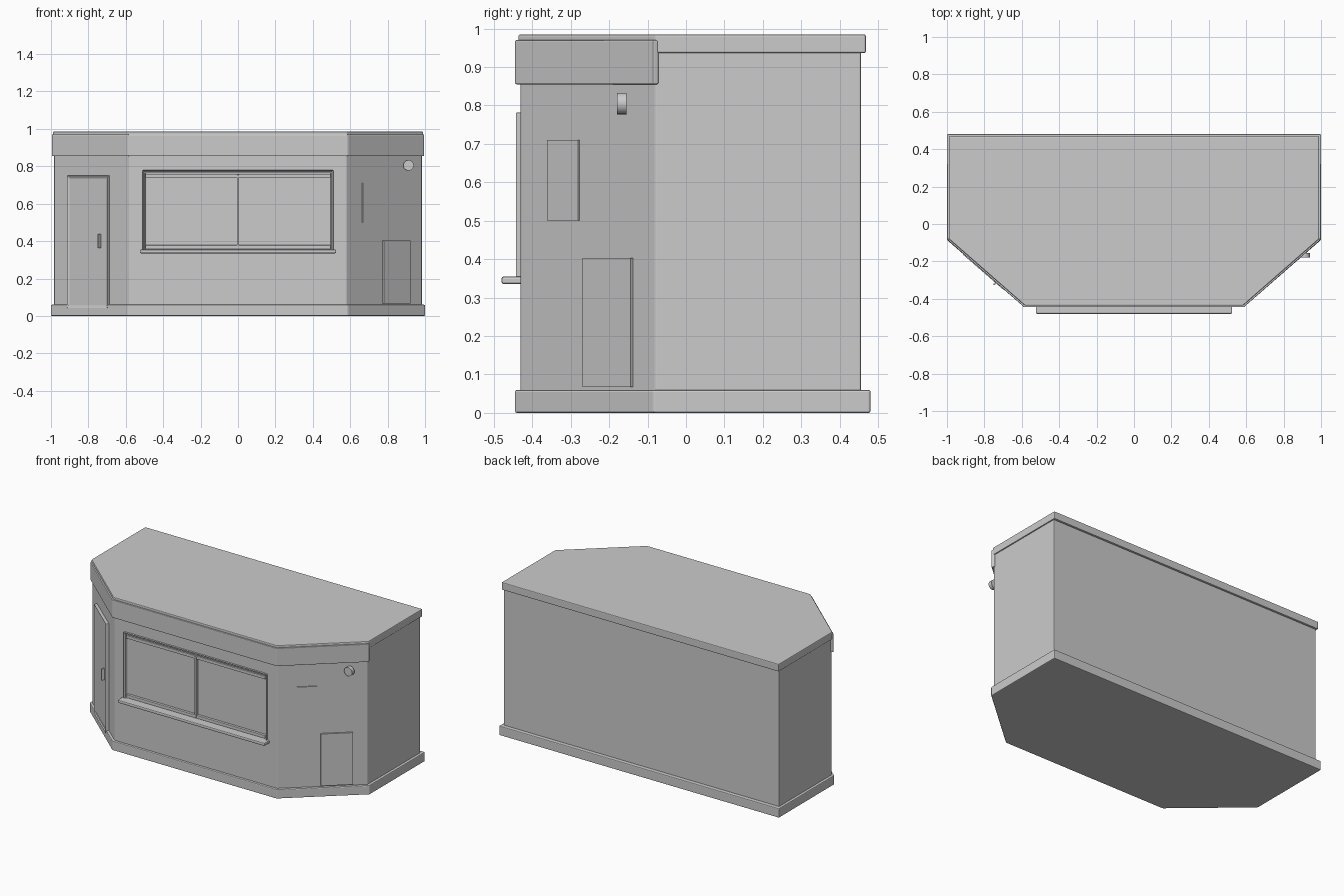
import bpy, bmesh, math
from mathutils import Matrix, Vector

cube = bpy.data.objects.get("Cube")
if cube:
    bpy.data.objects.remove(cube)

grey = bpy.data.materials.new("plain grey")
grey.use_nodes = True
grey.diffuse_color = (0.6, 0.6, 0.6, 1)
grey.node_tree.nodes["Principled BSDF"].inputs["Base Color"].default_value = grey.diffuse_color

FRONT = -0.43                     # front wall plane
CORNER, SIDE, TURN = 0.58, 0.983, -0.08
ANGLE = math.atan2(TURN - FRONT, SIDE - CORNER)


def finish(name, bm, bevel=0.0):
    bmesh.ops.recalc_face_normals(bm, faces=bm.faces)
    mesh = bpy.data.meshes.new(name)
    bm.to_mesh(mesh)
    bm.free()
    mesh.materials.append(grey)
    obj = bpy.data.objects.new(name, mesh)
    bpy.context.collection.objects.link(obj)
    if bevel:
        mod = obj.modifiers.new("soft edges", 'BEVEL')
        mod.width = bevel
        mod.segments = 2
    return obj


def prism(name, half_outline, z0, z1, bevel=0.0):
    """Mirror half an outline across x and extrude it upwards."""
    pts = half_outline + [(-x, y) for x, y in reversed(half_outline)]
    bm = bmesh.new()
    face = bm.faces.new([bm.verts.new((x, y, z0)) for x, y in pts])
    up = bmesh.ops.extrude_face_region(bm, geom=[face])["geom"]
    verts = [v for v in up if isinstance(v, bmesh.types.BMVert)]
    bmesh.ops.translate(bm, verts=verts, vec=(0, 0, z1 - z0))
    return finish(name, bm, bevel)


def box(name, centre, size, angle=0.0, bevel=0.0, rim=0.0, depth=0.0):
    """Box turned about z; a rim leaves a sunken panel in its outer face."""
    bm = bmesh.new()
    bmesh.ops.create_cube(bm, size=1)
    bmesh.ops.scale(bm, verts=bm.verts, vec=size)
    if rim:
        bm.normal_update()
        outer = min(bm.faces, key=lambda f: f.calc_center_median().y)
        bmesh.ops.inset_region(bm, faces=[outer], thickness=rim, use_even_offset=True)
        bmesh.ops.translate(bm, verts=outer.verts, vec=(0, depth, 0))
    turn = Matrix.Translation(centre) @ Matrix.Rotation(angle, 4, 'Z')
    bmesh.ops.transform(bm, matrix=turn, verts=bm.verts)
    return finish(name, bm, bevel)


def on_slant(x, z, proud):
    """Point over the slanted wall at this x, standing off it by proud."""
    s = math.copysign(1, x)
    wall_x = abs(x) - proud * math.sin(ANGLE)
    y = FRONT + (wall_x - CORNER) * math.tan(ANGLE) - proud * math.cos(ANGLE)
    return Vector((x, y, z)), s * ANGLE


def slant_box(name, x, z, width, height, proud, thick, **kw):
    centre, angle = on_slant(x, z, proud - thick / 2)
    return box(name, centre, (width, thick, height), angle, **kw)


# Main shell
walls = prism("walls", [(CORNER, FRONT), (SIDE, TURN), (SIDE, 0.455)], 0.03, 0.95, 0.004)
prism("plinth", [(0.587, -0.445), (1.0, -0.085), (1.0, 0.48)], 0, 0.06, 0.005)
prism("roof_slab", [(0.583, -0.436), (0.99, -0.08), (0.99, 0.468)], 0.936, 0.985, 0.005)
prism("fascia", [(0.587, -0.445), (0.996, -0.086), (0.99, -0.072)], 0.855, 0.97, 0.004)

# Serving window set into the front wall
cutter = box("window_cutter", (0, -0.43, 0.56), (1.0, 0.08, 0.41))
cutter.hide_render = True
cutter.hide_viewport = True
cut = walls.modifiers.new("window opening", 'BOOLEAN')
cut.operation = 'DIFFERENCE'
cut.solver = 'EXACT'
cut.object = cutter
box("window_frame", (0, -0.418, 0.563), (1.02, 0.054, 0.436), bevel=0.004, rim=0.016, depth=0.03)
for name, z in (("upper_rail", 0.75), ("lower_rail", 0.368)):
    box(name, (0, -0.42, z), (0.99, 0.022, 0.02), bevel=0.002)
box("window_mullion", (0, -0.423, 0.56), (0.012, 0.028, 0.39), bevel=0.002)
box("window_sill", (0, -0.452, 0.345), (1.05, 0.056, 0.02), bevel=0.006)

# Door on the right slanted wall
slant_box("door_frame", -0.795, 0.396, 0.288, 0.708, 0.02, 0.04, bevel=0.004, rim=0.014, depth=0.008)
slant_box("door_handle", -0.742, 0.4, 0.01, 0.075, 0.032, 0.022, bevel=0.002)

# Service panels and lamp on the left slanted wall
slant_box("upper_panel", 0.707, 0.605, 0.123, 0.21, 0.006, 0.02)
slant_box("lower_panel", 0.842, 0.235, 0.19, 0.335, 0.01, 0.03)
bm = bmesh.new()
bmesh.ops.create_cone(bm, cap_ends=True, segments=24, radius1=0.028, radius2=0.028, depth=0.025,
                      matrix=Matrix.Translation((0.912, -0.167, 0.805)) @ Matrix.Rotation(math.pi / 2, 4, 'X'))
lamp = finish("wall_lamp", bm)
bpy.context.view_layer.objects.active = lamp
lamp.select_set(True)
bpy.ops.object.shade_smooth_by_angle()
